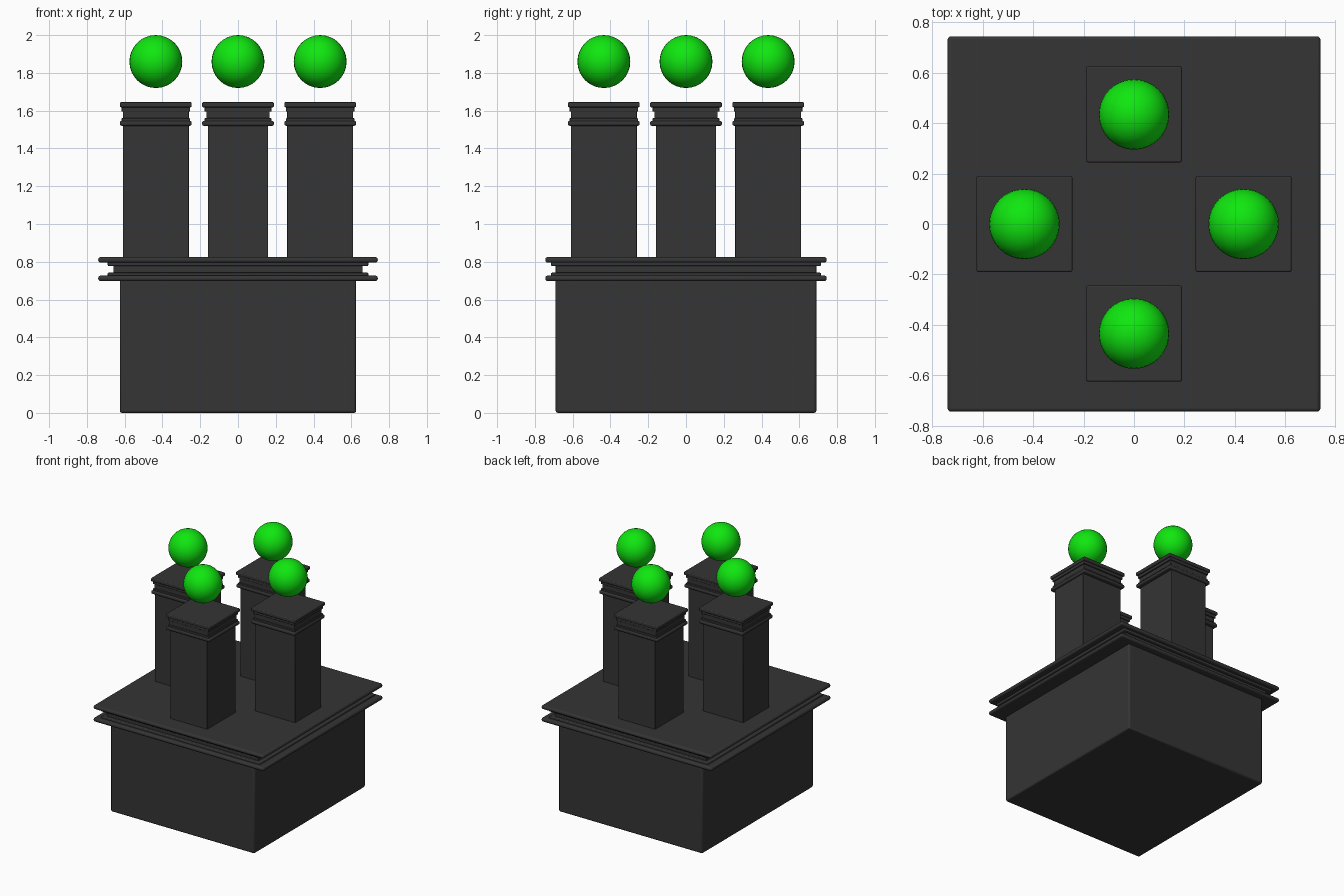
import bpy, math

if "Cube" in bpy.data.objects:
    bpy.data.objects.remove(bpy.data.objects["Cube"])


def mat(name, col):
    m = bpy.data.materials.new(name)
    m.diffuse_color = (*col, 1)
    m.use_nodes = True
    m.node_tree.nodes["Principled BSDF"].inputs["Base Color"].default_value = m.diffuse_color
    return m


DARK = mat("dark grey", (0.035, 0.035, 0.035))
GREEN = mat("bright green", (0.005, 0.8, 0.005))


def block(name, x, y, hx, hy, z0, z1, bevel):
    """Bevelled box from half sizes and a height range."""
    bpy.ops.mesh.primitive_cube_add(size=2, location=(x, y, (z0 + z1) / 2))
    o = bpy.context.object
    o.name = name
    o.scale = (hx, hy, (z1 - z0) / 2)
    bpy.ops.object.transform_apply(location=False, rotation=False, scale=True)
    o.data.materials.append(DARK)
    b = o.modifiers.new("bevel", 'BEVEL')
    b.width, b.segments = bevel, 3
    bpy.ops.object.shade_smooth_by_angle(angle=math.radians(40))
    return o


# Base box and its stepped cornice
block("base", 0, 0, 0.625, 0.69, 0, 0.71, 0.012)
block("cornice_lower_slab", 0, 0, 0.74, 0.745, 0.697, 0.727, 0.013)
block("cornice_lower_step", 0, 0, 0.69, 0.715, 0.715, 0.742, 0.006)
block("cornice_neck", 0, 0, 0.66, 0.69, 0.73, 0.80, 0.004)
block("cornice_upper_step", 0, 0, 0.69, 0.715, 0.778, 0.805, 0.006)
block("cornice_upper_slab", 0, 0, 0.74, 0.745, 0.795, 0.825, 0.013)

# Four pillars with stepped caps, each topped by a floating ball
R = 0.435
for side, x, y in (("right", R, 0), ("left", -R, 0), ("front", 0, -R), ("back", 0, R)):
    def part(name, wide, narrow, z0, z1, bevel):
        hx, hy = (wide, narrow) if x else (narrow, wide)
        block(f"{side}_{name}", x, y, hx, hy, z0, z1, bevel)

    part("pillar_shaft", 0.175, 0.16, 0.81, 1.53, 0.003)
    part("cap_lower_slab", 0.19, 0.19, 1.52, 1.546, 0.009)
    part("cap_lower_step", 0.182, 0.177, 1.535, 1.56, 0.004)
    part("cap_neck", 0.175, 0.168, 1.55, 1.61, 0.002)
    part("cap_upper_step", 0.182, 0.177, 1.595, 1.63, 0.004)
    part("cap_upper_slab", 0.19, 0.19, 1.618, 1.645, 0.006)

    bpy.ops.mesh.primitive_uv_sphere_add(segments=32, ring_count=16, radius=0.14,
                                         location=(x, y, 1.86))
    ball = bpy.context.object
    ball.name = f"{side}_ball"
    ball.data.materials.append(GREEN)
    bpy.ops.object.shade_smooth()
